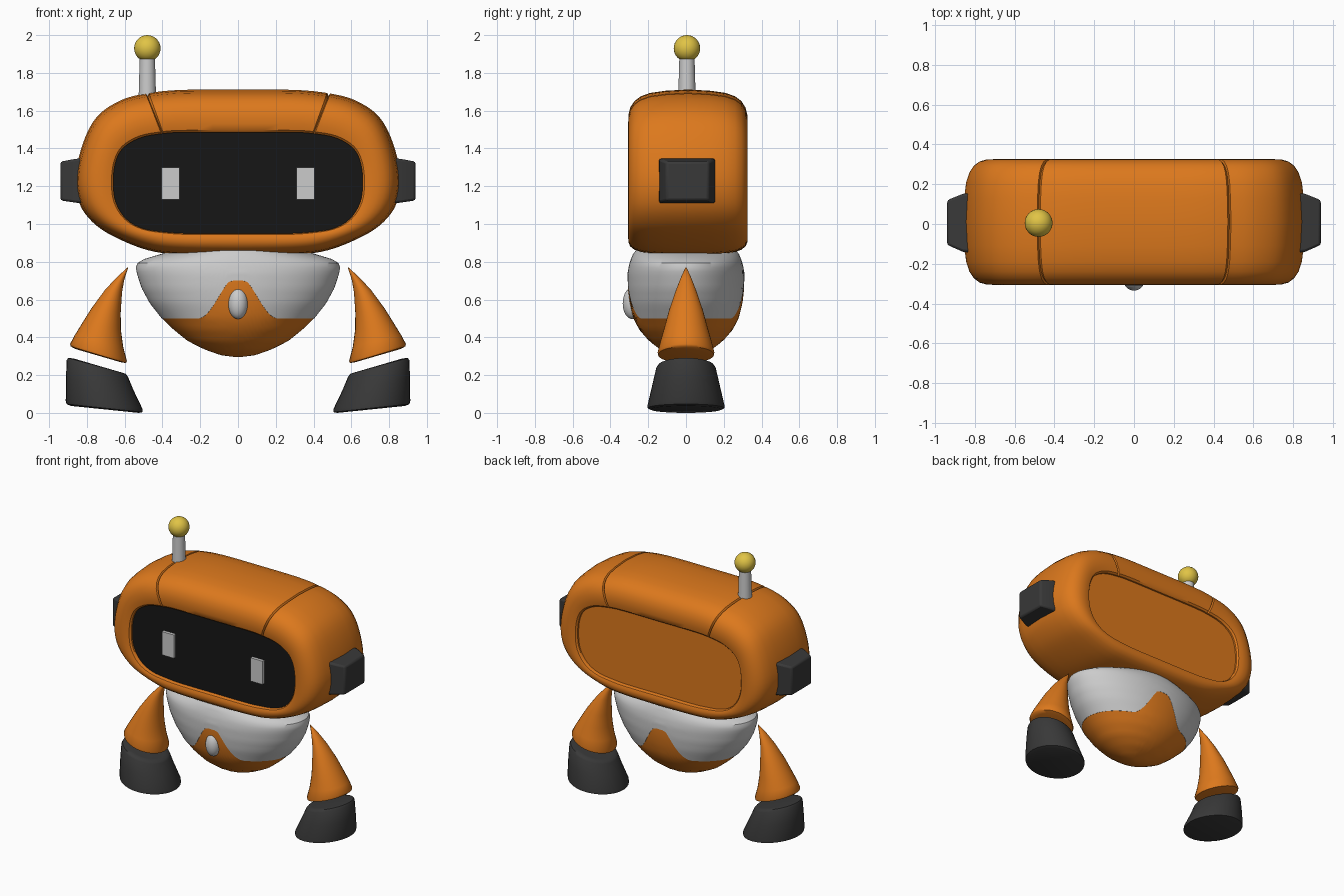
import bpy, bmesh, math
from mathutils import Vector

if "Cube" in bpy.data.objects:
    bpy.data.objects.remove(bpy.data.objects["Cube"])


def material(name, rgb):
    m = bpy.data.materials.new(name)
    m.diffuse_color = (*rgb, 1)
    m.use_nodes = True
    m.node_tree.nodes["Principled BSDF"].inputs["Base Color"].default_value = m.diffuse_color
    return m


ORANGE = material("orange", (0.72, 0.19, 0.012))
DARK = material("dark", (0.04, 0.04, 0.04))
BLACK = material("black", (0.008, 0.008, 0.008))
YELLOW = material("yellow", (0.75, 0.55, 0.06))
WHITE = material("white", (1, 1, 1))


def finish(ob, name, mat, angle=35, bevel=0, mirror=False):
    ob.name = name
    if mat:
        ob.data.materials.append(mat)
    bpy.ops.object.select_all(action='DESELECT')
    ob.select_set(True)
    bpy.context.view_layer.objects.active = ob
    bpy.ops.object.shade_smooth_by_angle(angle=math.radians(angle))
    if bevel:
        b = ob.modifiers.new("bevel", 'BEVEL')
        b.width, b.segments, b.limit_method = bevel, 2, 'ANGLE'
        b.angle_limit = math.radians(40)
    if mirror:
        ob.modifiers.new("mirror", 'MIRROR').use_mirror_merge = False
    return ob


def loft(name, rings, mat=None, start=True, end=True, **kw):
    bm = bmesh.new()
    vs = [[bm.verts.new(p) for p in r] for r in rings]
    n = len(rings[0])
    for a, b in zip(vs, vs[1:]):
        for i in range(n):
            bm.faces.new((a[i], a[(i + 1) % n], b[(i + 1) % n], b[i]))
    if start:
        bm.faces.new(vs[0])
    if end:
        bm.faces.new(vs[-1])
    bmesh.ops.recalc_face_normals(bm, faces=bm.faces)
    me = bpy.data.meshes.new(name)
    bm.to_mesh(me)
    bm.free()
    ob = bpy.data.objects.new(name, me)
    bpy.context.collection.objects.link(ob)
    return finish(ob, name, mat, **kw)


def spline(pts, u):
    i = min(int(u), len(pts) - 2)
    f = u - i
    p1, p2 = Vector(pts[i]), Vector(pts[i + 1])
    p0 = Vector(pts[max(i - 1, 0)])
    p3 = Vector(pts[min(i + 2, len(pts) - 1)])
    return 0.5 * (2 * p1 + (p2 - p0) * f + (2 * p0 - 5 * p1 + 4 * p2 - p3) * f * f
                  + (3 * p1 - p0 - 3 * p2 + p3) * f ** 3)


# Head outline, right half: outer x, z and screen opening x, z
half = [(0, 1.712, 0, 1.485), (.3, 1.71, .28, 1.485), (.48, 1.692, .40, 1.478),
        (.62, 1.655, .52, 1.455), (.745, 1.57, .61, 1.40), (.82, 1.43, .65, 1.32),
        (.86, 1.25, .66, 1.21), (.84, 1.11, .645, 1.11), (.77, 1.01, .59, 1.025),
        (.66, .935, .50, .975), (.48, .862, .38, .957), (.3, .838, .25, .95),
        (0, .832, 0, .95)]
params = sorted([k / 4 for k in range(49)] + [1.95, 2.05])
right = [(*spline(half, u), 0.014 if u == 2 else 0) for u in params]
outline = right + [(-a, b, -c, d, s) for a, b, c, d, s in right[-2:0:-1]]


def head_ring(t, y):
    ring = []
    for xo, zo, xi, zi, sink in outline:
        s = sink if t < 1 else 0
        ring.append((xo + (xi - xo) * t,
                     y + 0.01 - math.copysign(s * min(1, t * 1.5), y),
                     zo + (zi - zo) * t - s * (1 - t)))
    return ring


# Head shell with panel seams, open at the screen and recessed at the back
prof = [(1, .26), (1, .297), (.95, .309), (.8, .316), (.6, .315), (.42, .305),
        (.27, .283), (.16, .25), (.08, .2), (.03, .12)]
rings = ([head_ring(t, -y) for t, y in prof] + [head_ring(0, .001)]
         + [head_ring(t, y) for t, y in prof[::-1][:-1]] + [head_ring(1, .285)])
loft("head_shell", rings, ORANGE, start=False)

# Screen and eyes
loft("screen", [head_ring(.99, -.285), head_ring(.99, -.26)], BLACK)


def rect(x, y0, y1, z0, z1):
    return [(x, y0, z0), (x, y1, z0), (x, y1, z1), (x, y0, z1)]


loft("eyes", [rect(.31, -.297, -.26, 1.13, 1.3), rect(.406, -.297, -.26, 1.13, 1.3)],
     WHITE, mirror=True)

# Ear blocks
loft("ears", [rect(.78, -.15, .16, 1.105, 1.35), rect(.86, -.14, .152, 1.113, 1.345),
              rect(.94, -.105, .12, 1.125, 1.33)], DARK, bevel=.012, mirror=True)


# Antenna
def circle(x, y, z, r, n=24):
    return [(x + r * math.cos(k * math.tau / n), y + r * math.sin(k * math.tau / n), z)
            for k in range(n)]


loft("antenna_stem", [circle(-.48, .005, 1.64, .047), circle(-.48, .005, 1.89, .04)])


def ball(name, loc, scale, mat=None):
    bpy.ops.mesh.primitive_uv_sphere_add(segments=32, ring_count=16, radius=1, location=loc)
    ob = bpy.context.object
    ob.scale = scale
    finish(ob, name, mat)


ball("antenna_tip", (-.48, .005, 1.93), (.07, .07, .07), YELLOW)
ball("chest_button", (0, -.285, .58), (.052, .05, .083))

# Body: z, x radius, y radius from bottom to top
body = [(.295, .01, .01), (.305, .09, .06), (.335, .175, .135), (.38, .265, .195),
        (.44, .34, .247), (.5, .402, .279), (.58, .465, .299), (.66, .508, .308),
        (.74, .534, .308), (.785, .54, .3), (.81, .51, .292), (.84, .41, .28),
        (.86, .34, .265)]


def body_radii(z):
    for a, b in zip(body, body[1:]):
        if z <= b[0]:
            f = (z - a[0]) / (b[0] - a[0])
            return [a[k] + (b[k] - a[k]) * f for k in (1, 2)]
    return body[-1][1:]


def border(x):
    f = min(1, max(0, (x - .04) / .17))
    return .5 + .2 * (1 - f ** 1.5 * (2.5 - 1.5 * f))


N = 128
angles = [k * math.tau / N for k in range(N)]
split = []
for a in angles:
    lo, hi = .4, .75
    for _ in range(24):
        mid = (lo + hi) / 2
        if mid < border(body_radii(mid)[0] * abs(math.cos(a))):
            lo = mid
        else:
            hi = mid
    split.append(lo)


def body_ring(f, edge, grow=1.0):
    ring = []
    for a, s in zip(angles, split):
        z = s + (edge - s) * f
        rx, ry = body_radii(z)
        ring.append((rx * grow * math.cos(a), ry * grow * math.sin(a), z))
    return ring


steps = [k / 16 for k in range(17)]
loft("body_lower", [body_ring(1 - (1 - f) ** 1.5, .295) for f in steps], ORANGE, start=False)
loft("body_upper", [body_ring(0, .86, .97)] + [body_ring(f, .86, 1.004) for f in steps],
     start=False)


# Arms and hands: inner x, z, outer x, z and half depth per section
def limb(name, sections, mat, n=32):
    rings = []
    for xi, zi, xo, zo, ry in sections:
        rings.append([((xi + xo) / 2 + (xo - xi) / 2 * math.cos(k * math.tau / n),
                       ry * math.sin(k * math.tau / n),
                       (zi + zo) / 2 + (zo - zi) / 2 * math.cos(k * math.tau / n))
                      for k in range(n)])
    loft(name, rings, mat, mirror=True, angle=50)


arm = [(.581, .77, .585, .77, .003), (.602, .705, .645, .715, .03),
       (.614, .64, .705, .65, .055), (.621, .53, .775, .555, .09),
       (.62, .44, .825, .475, .113), (.608, .35, .865, .41, .135),
       (.588, .275, .889, .365, .15), (.593, .264, .886, .352, .148),
       (.62, .268, .86, .338, .12)]
limb("arms", arm, ORANGE)
hand = [(.62, .215, .87, .288, .12), (.594, .207, .9, .291, .148),
        (.583, .192, .907, .278, .158), (.553, .12, .911, .18, .178),
        (.506, .022, .912, .062, .203), (.506, .004, .908, .047, .203),
        (.525, .0, .885, .037, .187)]
limb("hands", hand, DARK)
